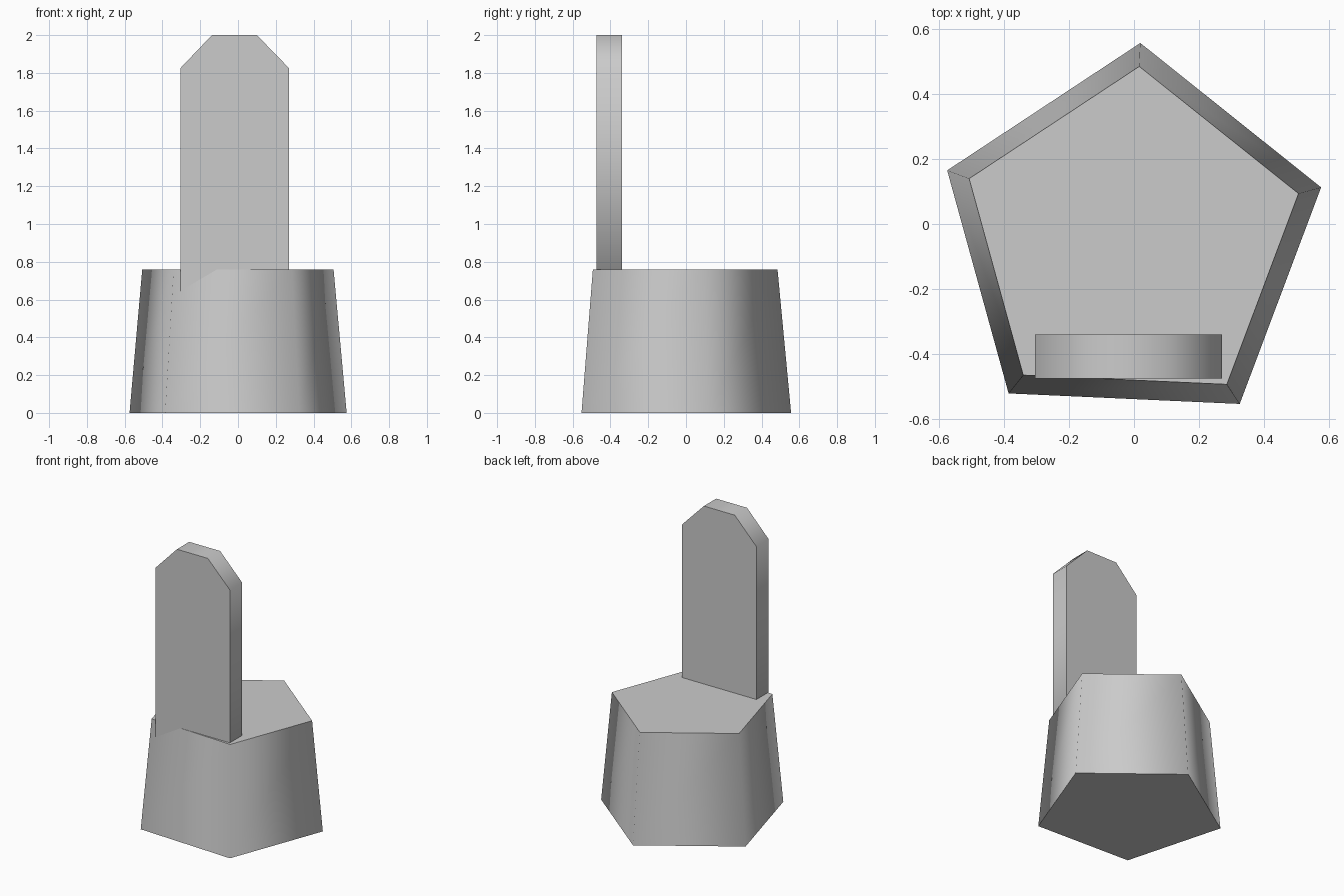
import bpy
import math
from mathutils import Vector

cube = bpy.data.objects.get("Cube")
if cube:
    bpy.data.objects.remove(cube)

stone = bpy.data.materials.new("grey stone")
stone.use_nodes = True
colour = (0.6, 0.6, 0.6, 1)
stone.diffuse_color = colour
stone.node_tree.nodes["Principled BSDF"].inputs["Base Color"].default_value = colour


def loft(name, start, end):
    """Join two matching outlines: smooth sides, flat caps with sharp rims."""
    n = len(start)
    sides = [(i, (i + 1) % n, n + (i + 1) % n, n + i) for i in range(n)]
    caps = [tuple(reversed(range(n))), tuple(range(n, 2 * n))]
    mesh = bpy.data.meshes.new(name)
    mesh.from_pydata(start + end, [], sides + caps)
    mesh.materials.append(stone)
    for face in mesh.polygons:
        face.use_smooth = face.index < n
    for edge in mesh.edges:
        a, b = edge.vertices
        edge.use_edge_sharp = (a < n) == (b < n)
    obj = bpy.data.objects.new(name, mesh)
    bpy.context.collection.objects.link(obj)
    return obj


def pentagon(radius, z):
    angles = [math.radians(87.4 + 72 * i) for i in range(5)]
    return [Vector((-0.008 + radius * math.cos(a),
                    -0.048 + radius * math.sin(a), z)) for a in angles]


# Tapered five-sided pedestal
loft("pedestal", pentagon(0.605, 0), pentagon(0.533, 0.76))

# Upright slab with clipped top corners, sunk into the pedestal
outline = [(-0.305, 0.5), (0.27, 0.5), (0.27, 1.825),
           (0.1, 2), (-0.138, 2), (-0.305, 1.825)]
front, back = [[Vector((x, y, z)) for x, z in outline] for y in (-0.475, -0.34)]
slab = loft("upright_slab", back, front)
